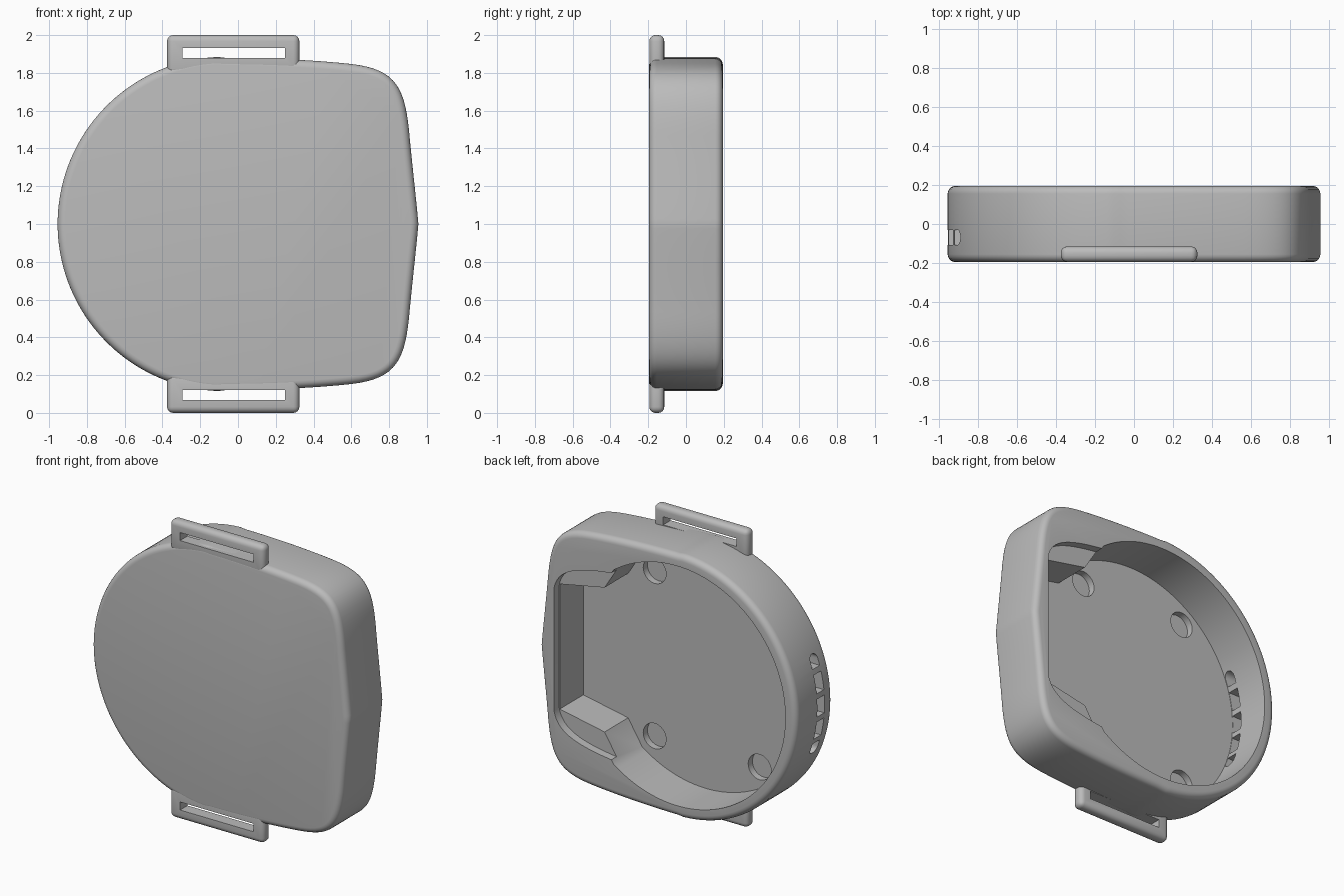
import bpy, bmesh, math
from mathutils import Vector
from mathutils.geometry import interpolate_bezier

old = bpy.data.objects.get("Cube")
if old:
    bpy.data.objects.remove(old, do_unlink=True)

grey = bpy.data.materials.new("plain grey")
grey.use_nodes = True
grey.diffuse_color = (0.5, 0.5, 0.5, 1)
grey.node_tree.nodes["Principled BSDF"].inputs["Base Color"].default_value = (0.5, 0.5, 0.5, 1)

MID = 1.0      # height of the mirror line
CX = -0.07     # centre of the round side


def prism(name, outline, start, end, axis="y"):
    """Extrude a 2D outline along the x or y axis."""
    bm = bmesh.new()
    place = (lambda u, v: (u, start, v)) if axis == "y" else (lambda u, v: (start, u, v))
    face = bm.faces.new([bm.verts.new(place(u, v)) for u, v in outline])
    moved = bmesh.ops.extrude_face_region(bm, geom=[face])["geom"]
    step = Vector((0, end - start, 0)) if axis == "y" else Vector((end - start, 0, 0))
    bmesh.ops.translate(bm, vec=step, verts=[g for g in moved if isinstance(g, bmesh.types.BMVert)])
    bmesh.ops.recalc_face_normals(bm, faces=bm.faces)
    mesh = bpy.data.meshes.new(name)
    bm.to_mesh(mesh)
    bm.free()
    obj = bpy.data.objects.new(name, mesh)
    bpy.context.collection.objects.link(obj)
    mesh.materials.append(grey)
    return obj


def arc(cx, cz, r, a0, a1, n):
    angles = [math.radians(a0 + (a1 - a0) * i / n) for i in range(n + 1)]
    return [(cx + r * math.cos(a), cz + r * math.sin(a)) for a in angles]


def mirrored(half):
    """Close an upper half outline with its reflection about the mid height."""
    low = [(x, 2 * MID - z) for x, z in reversed(half) if abs(z - MID) > 1e-4]
    return half + low


def rect(u0, u1, v0, v1):
    return [(u0, v0), (u1, v0), (u1, v1), (u0, v1)]


def apply(obj, mod):
    bpy.context.view_layer.objects.active = obj
    bpy.ops.object.modifier_apply(modifier=mod.name)


def bevel(obj, width, segments):
    mod = obj.modifiers.new("round", "BEVEL")
    mod.width, mod.segments = width, segments
    mod.limit_method = "ANGLE"
    mod.angle_limit = math.radians(60)
    mod.use_clamp_overlap = False
    apply(obj, mod)


def cut(obj, cutter):
    cutter.hide_render = True
    mod = obj.modifiers.new("cut", "BOOLEAN")
    mod.operation, mod.solver, mod.object = "DIFFERENCE", "EXACT", cutter
    apply(obj, mod)
    bpy.data.objects.remove(cutter, do_unlink=True)


def smooth(obj):
    bpy.ops.object.select_all(action="DESELECT")
    obj.select_set(True)
    bpy.context.view_layer.objects.active = obj
    bpy.ops.object.shade_smooth_by_angle(angle=math.radians(30))


# Housing: round on one side, soft-cornered on the other
upper = arc(CX, MID, 0.885, 180, 90, 40)
upper[-1] = (CX, 1.88)
curves = [
    [(CX, 1.88), (0.15, 1.88), (0.42, 1.867), (0.6, 1.847)],
    [(0.6, 1.847), (0.83, 1.82), (0.88, 1.73), (0.905, 1.5)],
    [(0.905, 1.5), (0.92, 1.33), (0.945, 1.12), (0.955, MID)],
]
for c in curves:
    pts = interpolate_bezier(*[Vector(p) for p in c], 16)
    upper += [(p.x, p.y) for p in pts[1:]]
housing = prism("housing", mirrored(upper), -0.195, 0.195)
bevel(housing, 0.04, 5)

# Main pocket, open at the back, with a squared bay beside the round part
pocket = [(0.84, 1.42), (0.507, 1.485)] + arc(CX, MID, 0.805, 54, 180, 50)
cut(housing, prism("pocket_cutter", mirrored(pocket), -0.11, 0.3))

# Shallow ledge around the bay
ledge_curve = interpolate_bezier(Vector((0.845, 1.41)), Vector((0.82, 1.55)),
                                 Vector((0.68, 1.6)), Vector((0.35, 1.635)), 14)
ledge = [(p.x, p.y) for p in ledge_curve]
cut(housing, prism("ledge_cutter", mirrored(ledge), 0.14, 0.3))

# Four round recesses in the pocket floor
for x in (-0.47, 0.31):
    for side in (-1, 1):
        ring = arc(x, MID + side * 0.555, 0.085, 0, 360, 32)[:-1]
        cut(housing, prism("recess_cutter", ring, -0.155, 0.0))

# Row of vents through the round wall
for z in (-0.155, 0, 0.155):
    slot = rect(-0.107, -0.03, MID + z - 0.06, MID + z + 0.06)
    cut(housing, prism("vent_cutter", slot, -1.1, -0.78, "x"))
for side in (-1, 1):
    dome = [(-0.107, MID + side * 0.25), (-0.03, MID + side * 0.25)]
    dome += arc(-0.0685, MID + side * 0.295, 0.0385, 0, side * 180, 12)
    cut(housing, prism("vent_end_cutter", dome, -1.1, -0.78, "x"))
smooth(housing)

# Strap loops above and below
for name, side in (("upper_strap_loop", 1), ("lower_strap_loop", -1)):
    z = sorted((MID + side * 0.79, MID + side * 1.0))
    loop = prism(name, rect(-0.375, 0.325, *z), -0.194, -0.115)
    bevel(loop, 0.032, 4)
    z = sorted((MID + side * 0.878, MID + side * 0.932))
    cut(loop, prism("strap_slot_cutter", rect(-0.295, 0.25, *z), -0.3, 0.0))
    smooth(loop)
